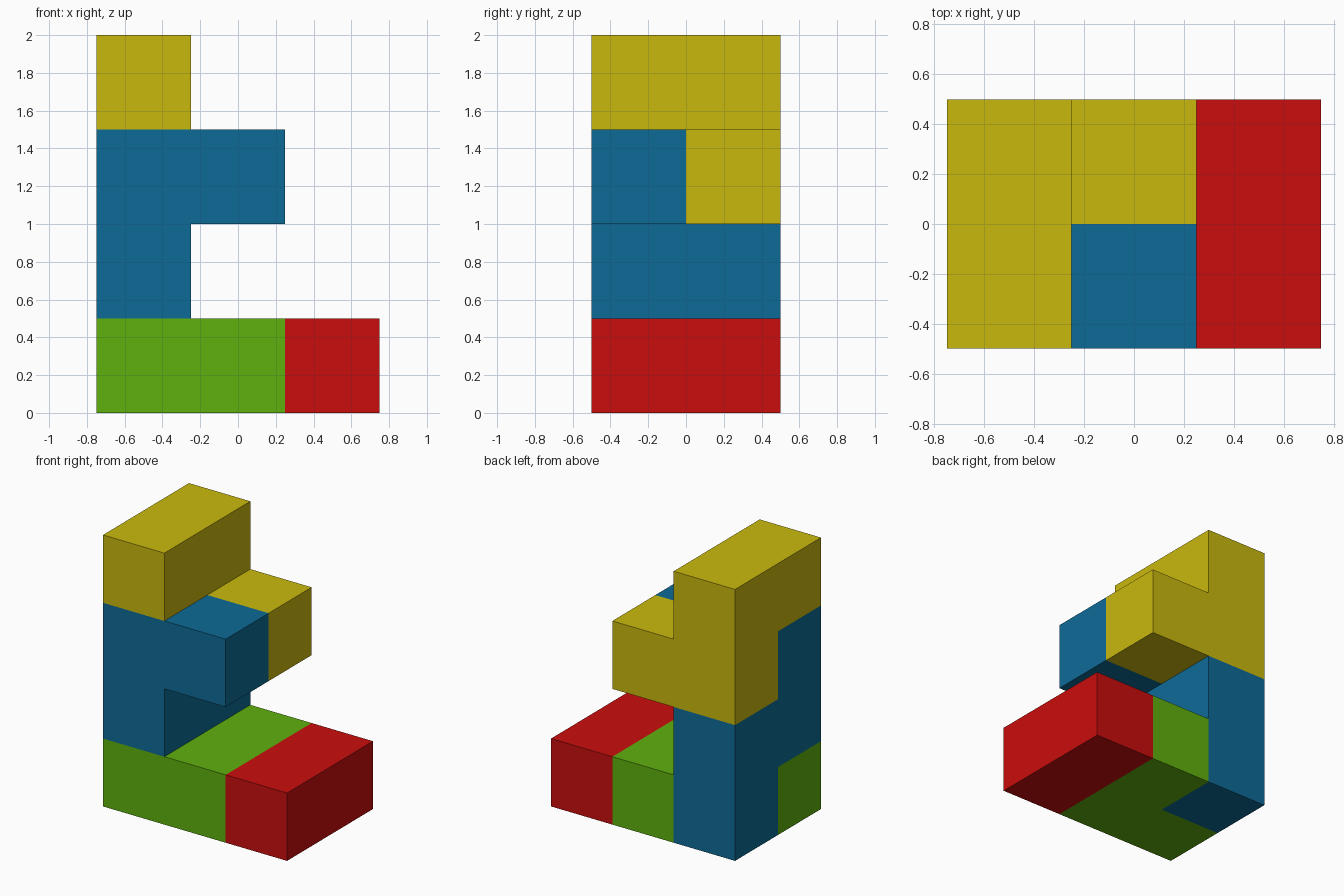
import bpy, bmesh
from mathutils import Vector

if "Cube" in bpy.data.objects:
    bpy.data.objects.remove(bpy.data.objects["Cube"])

S = 0.5                              # size of one cube cell
ORIGIN = Vector((-0.75, -0.5, 0.0))  # corner of cell (0, 0, 0)


def linear(c):
    c /= 255
    return c / 12.92 if c <= 0.04045 else ((c + 0.055) / 1.055) ** 2.4


def piece(name, colour, rgb, cells):
    """Closed solid made of joined cube cells, with only its outer faces."""
    mat = bpy.data.materials.new(colour)
    mat.diffuse_color = [linear(c) for c in rgb] + [1.0]
    mat.use_nodes = True
    mat.node_tree.nodes["Principled BSDF"].inputs["Base Color"].default_value = mat.diffuse_color
    bm = bmesh.new()
    for cell in cells:
        for axis in range(3):
            for side in (0, 1):
                neighbour = list(cell)
                neighbour[axis] += 1 if side else -1
                if tuple(neighbour) in cells:
                    continue
                u, v = (axis + 1) % 3, (axis + 2) % 3
                quad = []
                for du, dv in ((0, 0), (1, 0), (1, 1), (0, 1)):
                    p = Vector(cell)
                    p[axis] += side
                    p[u] += du
                    p[v] += dv
                    quad.append(bm.verts.new(ORIGIN + p * S))
                bm.faces.new(quad if side else quad[::-1])
    bmesh.ops.remove_doubles(bm, verts=bm.verts[:], dist=1e-4)
    bmesh.ops.recalc_face_normals(bm, faces=bm.faces[:])
    # Merge coplanar cell faces into clean flat sides
    bmesh.ops.dissolve_limit(bm, angle_limit=0.01, verts=bm.verts[:], edges=bm.edges[:])
    mesh = bpy.data.meshes.new(name)
    bm.to_mesh(mesh)
    bm.free()
    mesh.materials.append(mat)
    bpy.context.collection.objects.link(bpy.data.objects.new(name, mesh))


# Cells are (x, y, z): left to right, front to back, bottom to top
piece("base_corner_block", "green", (95, 177, 13), {(0, 0, 0), (1, 0, 0), (1, 1, 0)})
piece("base_end_bar", "red", (202, 13, 13), {(2, 0, 0), (2, 1, 0)})
piece("twisted_middle_block", "blue", (13, 107, 151),
      {(0, 1, 0), (0, 1, 1), (0, 0, 1), (0, 0, 2), (1, 0, 2)})
piece("top_block", "yellow", (202, 185, 13),
      {(0, 1, 2), (1, 1, 2), (0, 0, 3), (0, 1, 3)})
